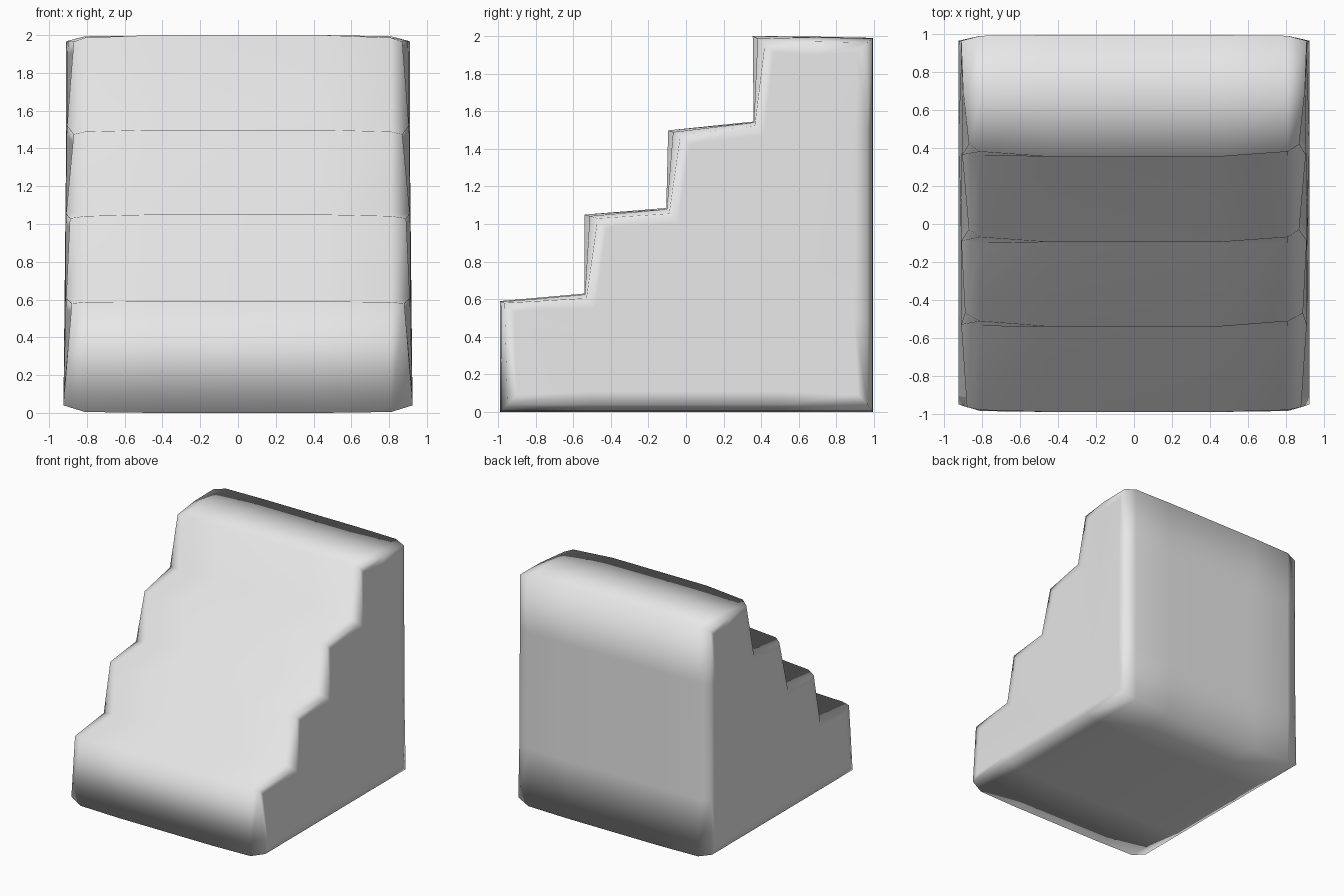
import bpy
import bmesh

if "Cube" in bpy.data.objects:
    bpy.data.objects.remove(bpy.data.objects["Cube"], do_unlink=True)

grey = bpy.data.materials.new("plain grey")
grey.use_nodes = True
colour = (0.8, 0.8, 0.8, 1)
grey.diffuse_color = colour
grey.node_tree.nodes["Principled BSDF"].inputs["Base Color"].default_value = colour

# Stair outline: middle (y, z), side rim (x, y, z), share of the rim shape used near the side
outline = [
    ((-.99, 0), (.925, -.95, .04), .12),
    ((-.99, .59), (.88, -.965, .58), .4),
    ((-.54, .63), (.91, -.53, .605), .2),
    ((-.54, 1.05), (.89, -.47, 1.03), .4),
    ((-.105, 1.085), (.91, -.09, 1.055), .2),
    ((-.095, 1.498), (.87, -.03, 1.475), .4),
    ((.36, 1.545), (.905, .365, 1.52), .2),
    ((.355, 2), (.87, .42, 1.965), .4),
    ((.68, 1.997), (.9, .7, 1.97), .12),
    ((.995, 1.99), (.91, .965, 1.965), .12),
    ((.995, 1.5), (.91, .965, 1.5), .12),
    ((.995, .5), (.915, .965, .5), .12),
    ((.995, 0), (.925, .965, .04), .12),
    ((.5, 0), (.925, .5, .04), .12),
    ((-.5, 0), (.925, -.5, .04), .12),
]


def ring(bm, side, station):
    """One copy of the outline: 0 = middle, 1 = near the side, 2 = side rim."""
    verts = []
    for mid, rim, share in outline:
        t = (0, share, 1)[station]
        x = (.45, .81, rim[0])[station]
        y = mid[0] + (rim[1] - mid[0]) * t
        z = mid[1] + (rim[2] - mid[1]) * t
        verts.append(bm.verts.new((side * x, y, z)))
    return verts


# Softened stair block, lofted from side to side
bm = bmesh.new()
rings = [ring(bm, -1, s) for s in (2, 1, 0)] + [ring(bm, 1, s) for s in (0, 1, 2)]
count = len(outline)
for a, b in zip(rings, rings[1:]):
    for i in range(count):
        j = (i + 1) % count
        bm.faces.new((a[i], a[j], b[j], b[i]))
sides = [bm.faces.new(rings[0]), bm.faces.new(rings[-1])]
bmesh.ops.recalc_face_normals(bm, faces=bm.faces)

# Flat middle on each side panel
bmesh.ops.inset_region(bm, faces=sides, thickness=.07, depth=0)
for face in bm.faces:
    face.smooth = True

mesh = bpy.data.meshes.new("stair_block")
bm.to_mesh(mesh)
bm.free()
mesh.materials.append(grey)
stairs = bpy.data.objects.new("stair_block", mesh)
bpy.context.collection.objects.link(stairs)
